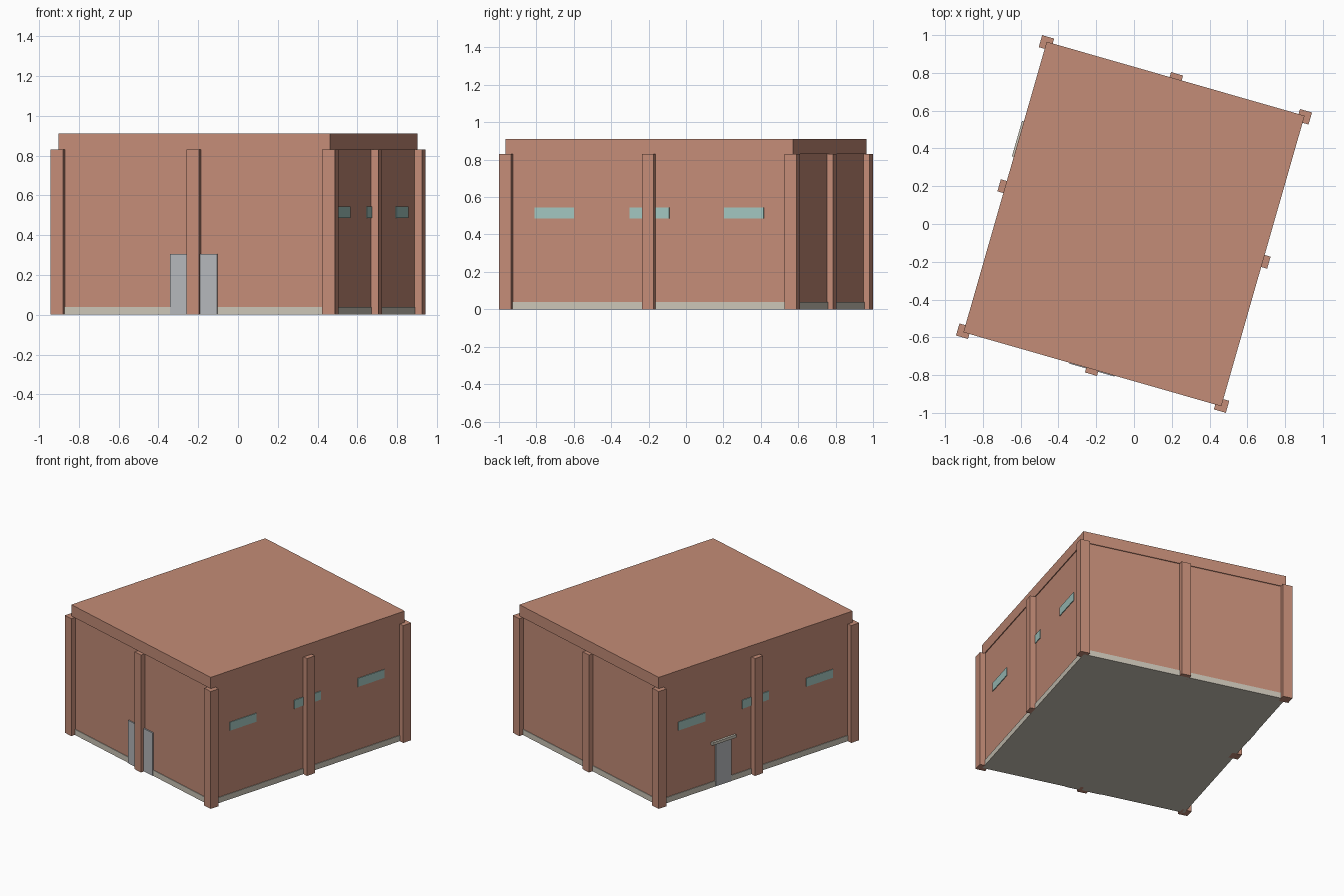
import bpy, bmesh, math
from mathutils import Matrix

if "Cube" in bpy.data.objects:
    bpy.data.objects.remove(bpy.data.objects["Cube"])

# The whole building is turned on the ground
TURN = Matrix.Rotation(math.radians(-16), 4, 'Z')


def material(name, rgb):
    m = bpy.data.materials.new(name)
    m.diffuse_color = (*rgb, 1)
    m.use_nodes = True
    m.node_tree.nodes["Principled BSDF"].inputs["Base Color"].default_value = m.diffuse_color
    return m


brick = material("terracotta", (0.552, 0.262, 0.184))
stone = material("pale stone", (0.597, 0.558, 0.474))
metal = material("grey metal", (0.46, 0.474, 0.491))
glass = material("teal glass", (0.36, 0.56, 0.52))


def box(name, x, y, z, mat):
    """Box from (min, max) ranges in the building's own axes."""
    bm = bmesh.new()
    bmesh.ops.create_cube(bm, size=1)
    for v in bm.verts:
        v.co = [r[0] if c < 0 else r[1] for c, r in zip(v.co, (x, y, z))]
    bm.transform(TURN)
    me = bpy.data.meshes.new(name)
    bm.to_mesh(me)
    bm.free()
    me.materials.append(mat)
    ob = bpy.data.objects.new(name, me)
    bpy.context.collection.objects.link(ob)
    return ob


# Main masses
box("plinth", (-0.708, 0.708), (-0.798, 0.798), (0, 0.04), stone)
box("walls", (-0.704, 0.704), (-0.794, 0.794), (0.04, 0.83), brick)
box("roof_slab", (-0.71, 0.71), (-0.80, 0.80), (0.83, 0.91), brick)

# Pillars at the corners and the middle of each wall
P = 0.033
for i in (-1, 0, 1):
    for j in (-1, 0, 1):
        if i or j:
            cx, cy = i * 0.71, j * 0.794
            box("pillar", (cx - P, cx + P), (cy - P, cy + P), (0, 0.83), brick)

# Strip windows on both long walls
for s in (-1, 1):
    for cy in (-0.53, 0, 0.525):
        box("window", sorted((s * 0.702, s * 0.709)), (cy - 0.11, cy + 0.11),
            (0.485, 0.545), glass)

# Wide front door, behind the middle pillar
box("front_door", (-0.124, 0.122), (-0.805, -0.796), (0.002, 0.305), metal)

# Small side door with a canopy
box("side_door", (-0.712, -0.703), (0.2, 0.33), (0.002, 0.298), metal)
box("side_door_canopy", (-0.72, -0.70), (0.166, 0.362), (0.302, 0.322), stone)
